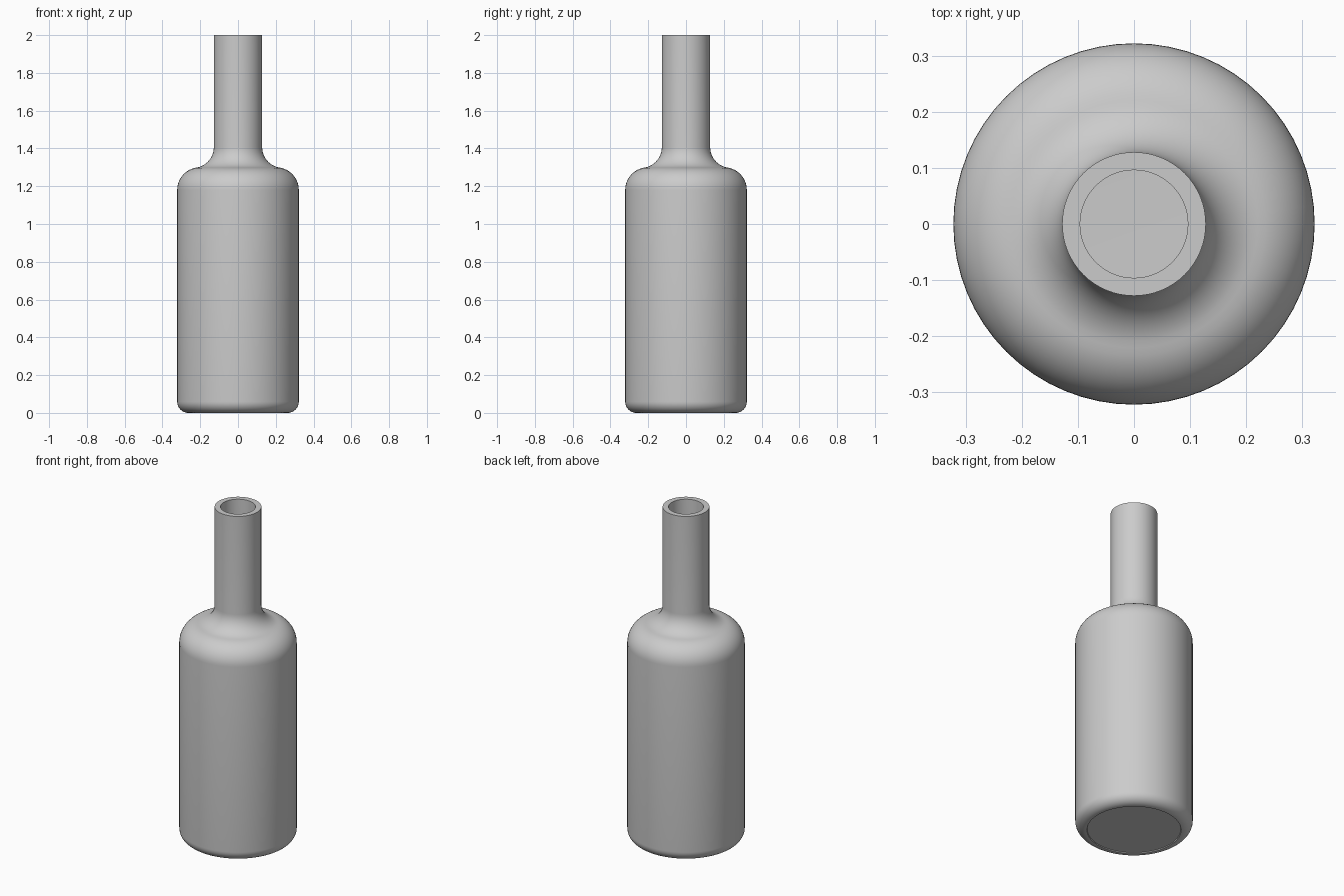
import bpy, bmesh, math

cube = bpy.data.objects.get("Cube")
if cube:
    bpy.data.objects.remove(cube, do_unlink=True)

STEPS = 64
WALL = 0.032


def arc(cx, cz, radius, start, end, n=10):
    """Points of an arc in the (radius, height) plane, angles in degrees."""
    angles = [math.radians(start + (end - start) * i / n) for i in range(n + 1)]
    return [(cx + radius * math.cos(a), cz + radius * math.sin(a)) for a in angles]


def wall_profile(inset):
    """Base corner, straight body, shoulder and neck, moved inward by inset."""
    return (arc(0.262, 0.06, 0.06 - inset, -90, 0)
            + arc(0.202, 1.18, 0.12 - inset, 0, 81, 12)
            + arc(0.238, 1.407, 0.11 + inset, 261, 180, 12)[1:]
            + [(0.128 - inset, 2.0)])


def lathe(name, profile, material):
    bm = bmesh.new()
    verts = [bm.verts.new((r, 0, z)) for r, z in profile]
    edges = [bm.edges.new(pair) for pair in zip(verts, verts[1:])]
    bmesh.ops.spin(bm, geom=verts + edges, cent=(0, 0, 0), axis=(0, 0, 1),
                   angle=math.tau, steps=STEPS, use_duplicate=False)
    bmesh.ops.remove_doubles(bm, verts=bm.verts, dist=0.0001)
    bmesh.ops.recalc_face_normals(bm, faces=bm.faces)
    mesh = bpy.data.meshes.new(name)
    bm.to_mesh(mesh)
    bm.free()
    mesh.materials.append(material)
    obj = bpy.data.objects.new(name, mesh)
    bpy.context.collection.objects.link(obj)
    bpy.ops.object.select_all(action='DESELECT')
    obj.select_set(True)
    bpy.context.view_layer.objects.active = obj
    bpy.ops.object.shade_smooth_by_angle(angle=math.radians(35))
    return obj


grey = bpy.data.materials.new("plain grey")
grey.use_nodes = True
colour = (0.6, 0.6, 0.6, 1)
grey.diffuse_color = colour
grey.node_tree.nodes["Principled BSDF"].inputs["Base Color"].default_value = colour

# Hollow bottle: shallow recessed base, outer wall, rim, then inner wall and floor
base = [(0, 0.005), (0.256, 0.005), (0.258, 0)]
inner = list(reversed(wall_profile(WALL))) + [(0, WALL)]
lathe("bottle", base + wall_profile(0) + inner, grey)
